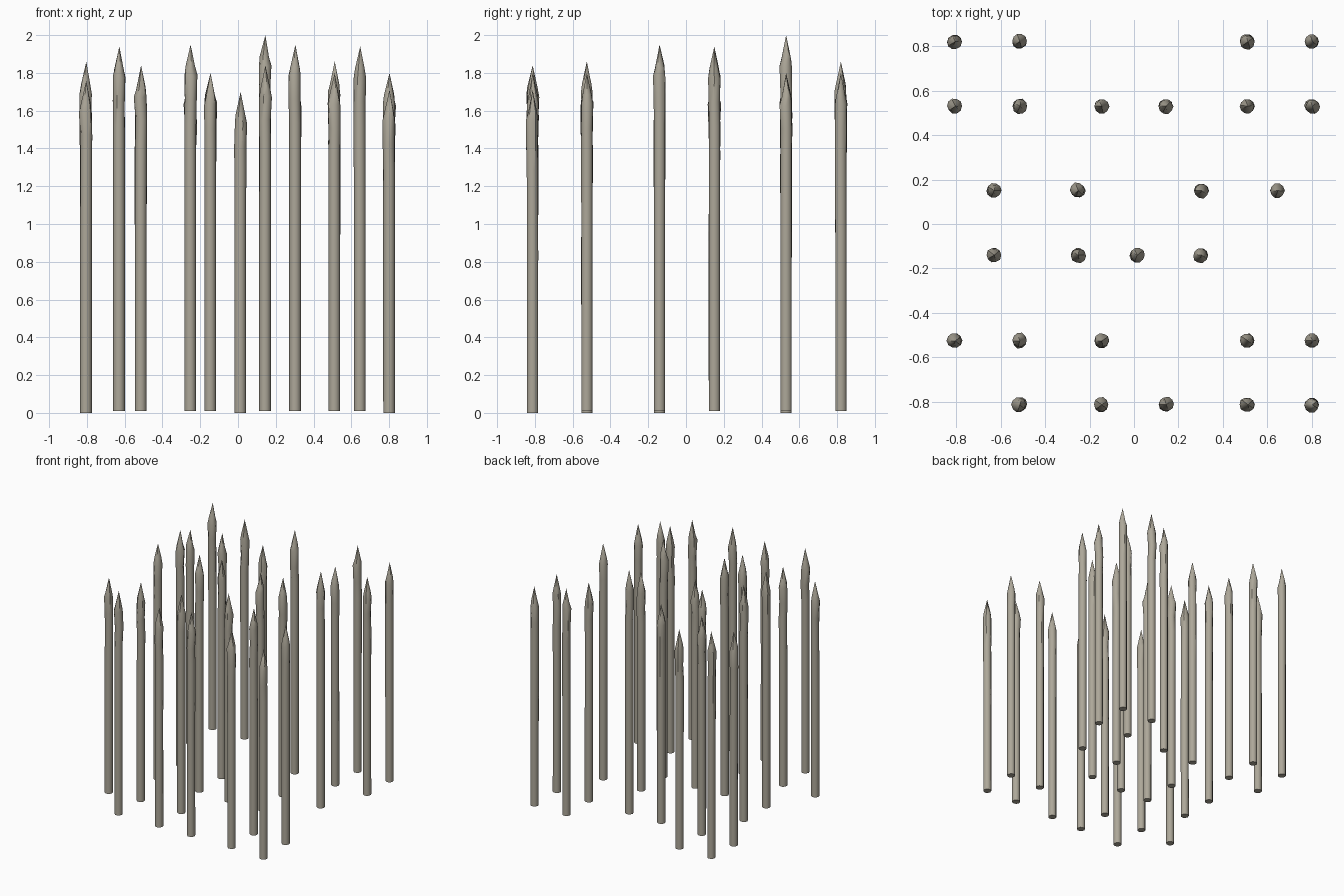
import bpy, bmesh, math, random

if "Cube" in bpy.data.objects:
    bpy.data.objects.remove(bpy.data.objects["Cube"])

random.seed(4)
SIDES = 10

wood = bpy.data.materials.new("weathered_wood")
wood.diffuse_color = (0.42, 0.39, 0.32, 1)
wood.use_nodes = True
wood.node_tree.nodes["Principled BSDF"].inputs["Base Color"].default_value = wood.diffuse_color

# Rows of stakes: y -> (x, tip height)
ROWS = {
    0.82: [(-0.805, 1.86), (-0.515, 1.80), (0.51, 1.86), (0.80, 1.80)],
    0.53: [(-0.805, 1.75), (-0.515, 1.80), (-0.147, 1.80), (0.143, 2.00),
           (0.51, 1.80), (0.80, 1.79)],
    0.15: [(-0.63, 1.94), (-0.253, 1.80), (0.302, 1.80), (0.645, 1.94)],
    -0.14: [(-0.63, 1.94), (-0.253, 1.95), (0.012, 1.70), (0.302, 1.95)],
    -0.525: [(-0.805, 1.76), (-0.515, 1.80), (-0.147, 1.80), (0.51, 1.86), (0.80, 1.80)],
    -0.812: [(-0.515, 1.84), (-0.147, 1.80), (0.143, 1.84), (0.51, 1.80), (0.80, 1.71)],
}


def stake(name, x, y, tip):
    """Round shaft, slightly crooked near the top, whittled to a point."""
    base = 0.0 if tip < 1.78 else 0.01
    # (z, radius, sideways wander, facet roughness)
    rings = [(base, 0.031, 0, 0), (tip * 0.5, 0.031, 0, 0.0005),
             (tip - 0.42, 0.031, 0.002, 0.001), (tip - 0.29, 0.031, 0.004, 0.0015),
             (tip - 0.165, 0.033, 0.004, 0.002), (tip - 0.12, 0.025, 0.003, 0.002)]
    bm = bmesh.new()
    loops = []
    for z, r, wander, rough in rings:
        ox, oy = (random.uniform(-wander, wander) for _ in range(2))
        loop = []
        for i in range(SIDES):
            a = math.tau * i / SIDES
            rr = r + random.uniform(-rough, rough)
            loop.append(bm.verts.new((ox + rr * math.cos(a), oy + rr * math.sin(a),
                                      z + random.uniform(-4, 4) * rough)))
        loops.append(loop)
    point = bm.verts.new((0.002, 0, tip))
    bm.faces.new(loops[0][::-1])
    for lo, hi in zip(loops, loops[1:]):
        for i in range(SIDES):
            j = (i + 1) % SIDES
            bm.faces.new((lo[i], lo[j], hi[j], hi[i]))
    for i in range(SIDES):
        bm.faces.new((loops[-1][i], loops[-1][(i + 1) % SIDES], point))
    mesh = bpy.data.meshes.new(name)
    bm.to_mesh(mesh)
    bm.free()
    mesh.materials.append(wood)
    obj = bpy.data.objects.new(name, mesh)
    obj.location = (x, y, 0)
    bpy.context.collection.objects.link(obj)
    obj.select_set(True)
    bpy.context.view_layer.objects.active = obj


# Field of sharpened stakes
for r, (y, row) in enumerate(ROWS.items(), 1):
    for c, (x, tip) in enumerate(row, 1):
        stake(f"stake_row{r}_{c}", x, y, tip)
bpy.ops.object.shade_smooth_by_angle(angle=math.radians(40))
